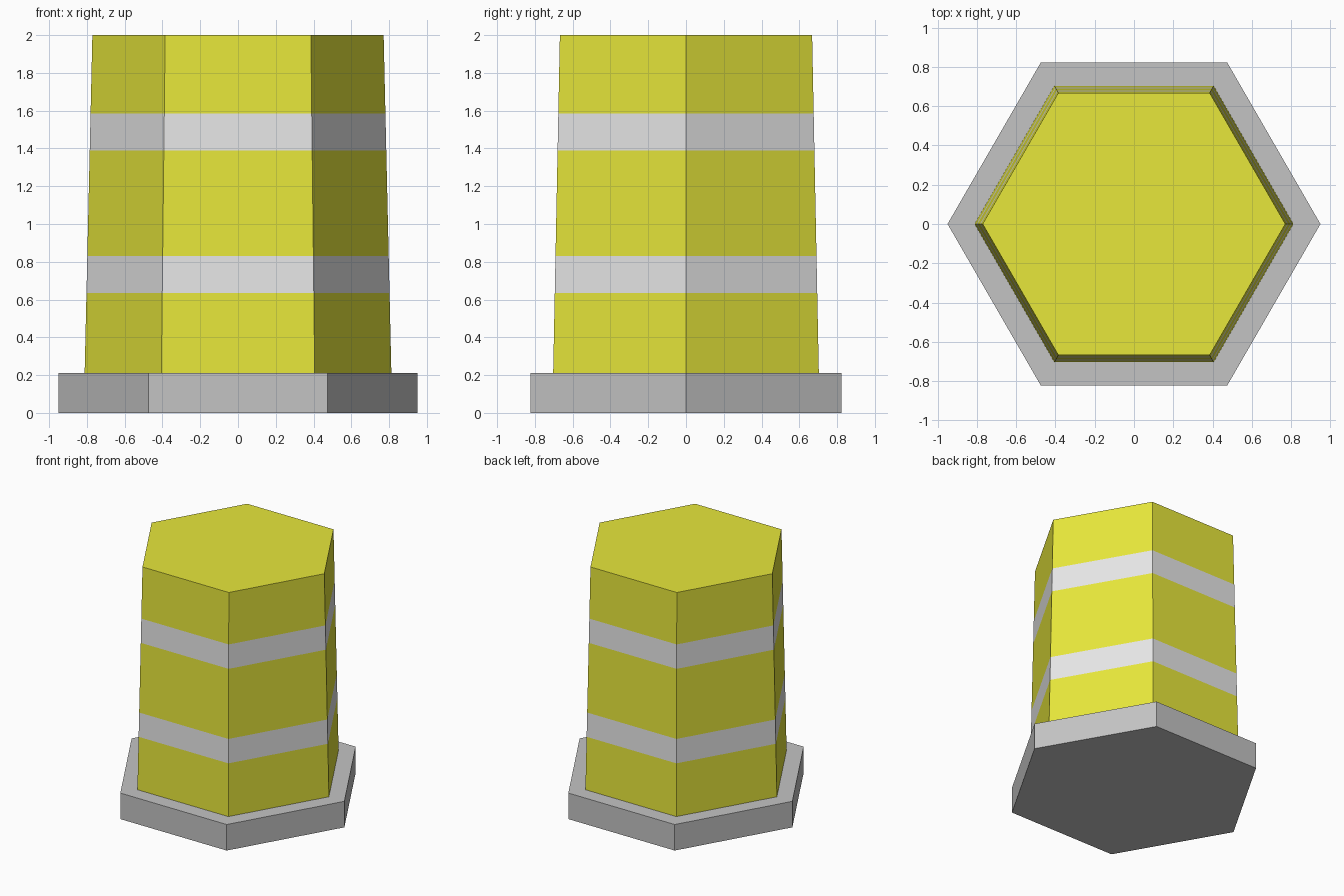
import bpy, bmesh, math

if "Cube" in bpy.data.objects:
    bpy.data.objects.remove(bpy.data.objects["Cube"])

def material(name, rgb):
    m = bpy.data.materials.new(name)
    m.diffuse_color = (*rgb, 1.0)
    m.use_nodes = True
    m.node_tree.nodes["Principled BSDF"].inputs["Base Color"].default_value = m.diffuse_color
    return m

yellow = material("yellow", (0.84, 0.84, 0.045))
silver = material("light grey", (0.83, 0.83, 0.83))
grey = material("mid grey", (0.55, 0.55, 0.55))

def hex_stack(name, rings, mats, rule, bottom=True):
    """Six-sided solid from (radius, z) rings; rule picks a material by face."""
    bm = bmesh.new()
    loops = [[bm.verts.new((r * math.cos(i * math.pi / 3), r * math.sin(i * math.pi / 3), z))
              for i in range(6)] for r, z in rings]
    for a, b in zip(loops, loops[1:]):
        for i in range(6):
            j = (i + 1) % 6
            bm.faces.new((a[i], a[j], b[j], b[i]))
    bm.faces.new(loops[-1])
    if bottom:
        bm.faces.new(loops[0][::-1])
    for f in bm.faces:
        f.material_index = rule(f.calc_center_median().z)
    me = bpy.data.meshes.new(name)
    bm.to_mesh(me)
    bm.free()
    for m in mats:
        me.materials.append(m)
    ob = bpy.data.objects.new(name, me)
    bpy.context.collection.objects.link(ob)
    return ob

# Foot slab
BASE_H = 0.21
hex_stack("base", [(0.95, 0), (0.95, BASE_H)], [grey], lambda z: 0)

# Tapered barrel, cut at the edges of the two reflective bands
bands = [(0.635, 0.83), (1.39, 1.585)]
heights = [BASE_H, *bands[0], *bands[1], 2.0]
def radius(z):
    return 0.812 + (0.771 - 0.812) * (z - BASE_H) / (2.0 - BASE_H)
hex_stack("barrel", [(radius(z), z) for z in heights], [yellow, silver],
          lambda z: int(any(lo < z < hi for lo, hi in bands)), bottom=False)
